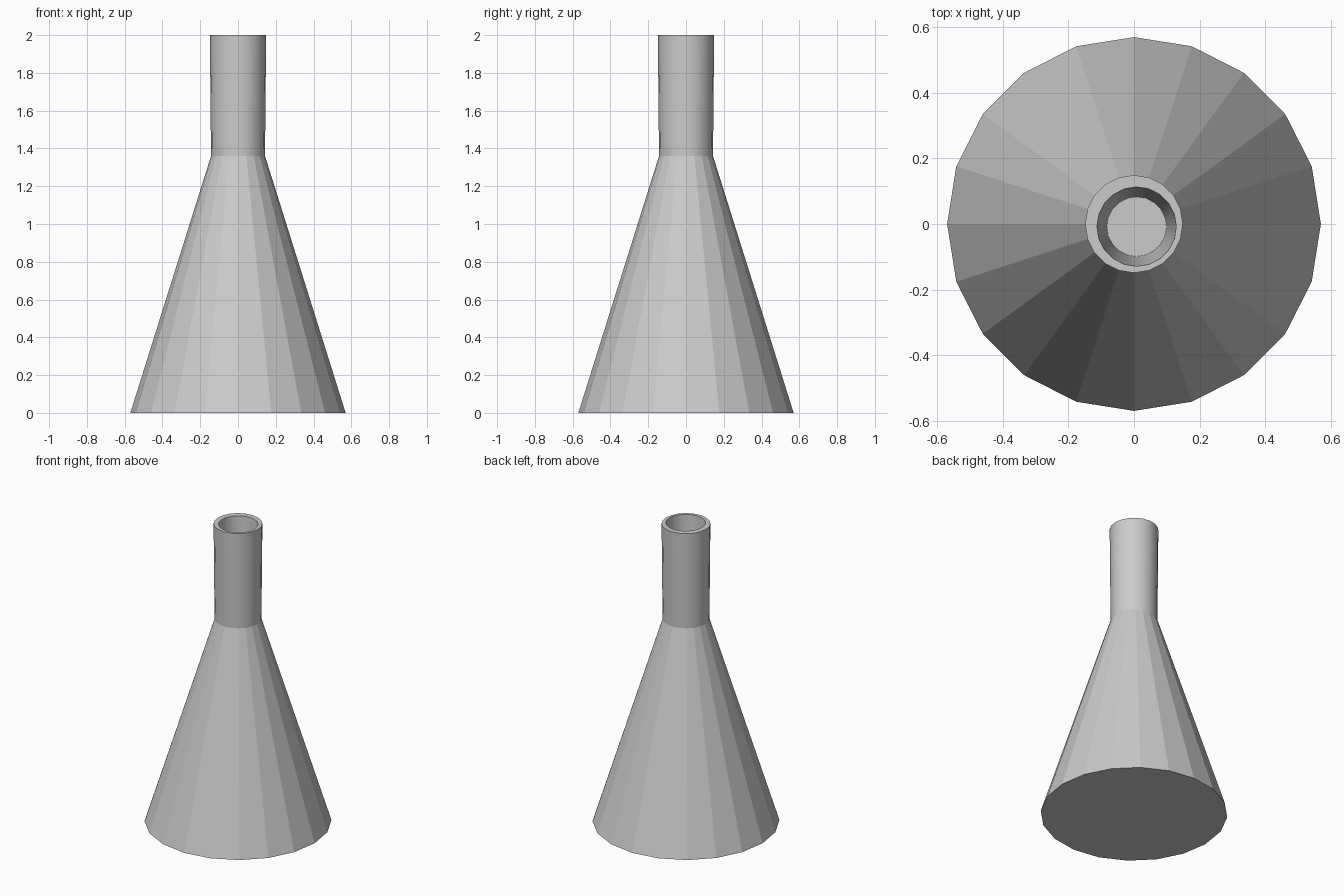
import bpy, bmesh
from math import cos, sin, tau

if "Cube" in bpy.data.objects:
    bpy.data.objects.remove(bpy.data.objects["Cube"])

SIDES = 20

def ring(bm, r, z, cx=0.0, cy=0.0):
    return [bm.verts.new((cx + r * cos(tau * i / SIDES), cy + r * sin(tau * i / SIDES), z))
            for i in range(SIDES)]

def bridge(bm, low, high, smooth=False):
    for i in range(SIDES):
        j = (i + 1) % SIDES
        bm.faces.new((low[i], low[j], high[j], high[i])).smooth = smooth

bm = bmesh.new()

# faceted cone body with a closed base
base = ring(bm, 0.57, 0.0)
shoulder = ring(bm, 0.143, 1.36)
bm.faces.new(base[::-1])
bridge(bm, base, shoulder)

# smooth neck, flaring very slightly to the lip
lip = ring(bm, 0.149, 2.0)
bridge(bm, shoulder, lip, smooth=True)

# flat rim with a slightly off-centre, tapered bore and its floor
bore_top = ring(bm, 0.121, 2.0, 0.008, -0.008)
bore_floor = ring(bm, 0.091, 1.4, 0.008, -0.008)
bridge(bm, lip, bore_top)
bridge(bm, bore_top, bore_floor, smooth=True)
bm.faces.new(bore_floor)

# keep edges between flat and smooth parts crisp
for e in bm.edges:
    if e.calc_face_angle(0) > 0.32 or not all(f.smooth for f in e.link_faces):
        e.smooth = False

mesh = bpy.data.meshes.new("flask")
bm.to_mesh(mesh)
bm.free()
bpy.context.collection.objects.link(bpy.data.objects.new("flask", mesh))

# the neck facets meet at 18 degrees, so blend those but not the joints
for e in mesh.edges:
    a, b = (mesh.vertices[v].co for v in e.vertices)
    if a.z > 1.35 and b.z > 1.35 and abs(a.z - b.z) > 0.1:
        e.use_edge_sharp = False
